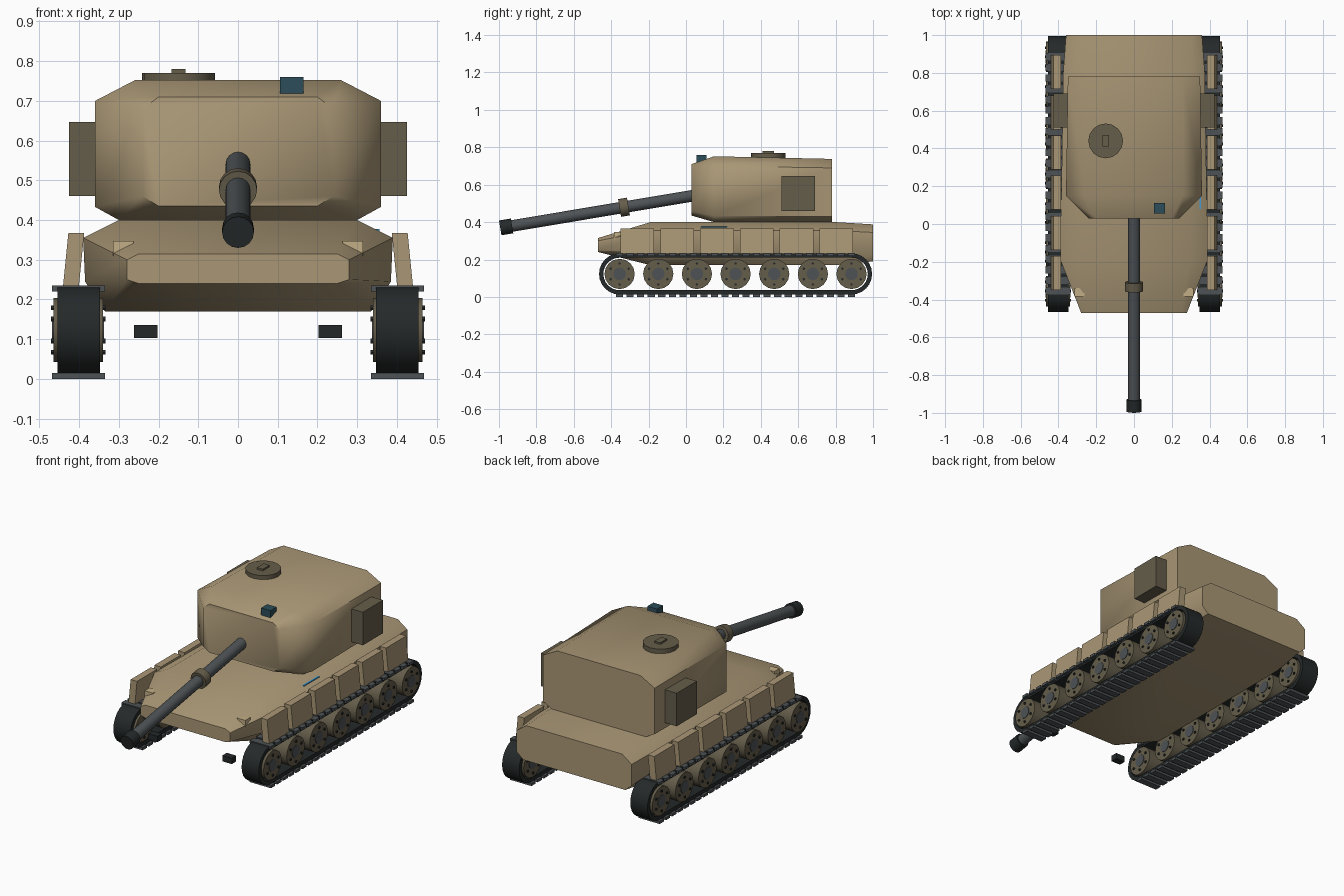
import bpy, bmesh, math
from mathutils import Vector

if "Cube" in bpy.data.objects:
    bpy.data.objects.remove(bpy.data.objects["Cube"])


def mat(name, r, g, b):
    m = bpy.data.materials.new(name)
    m.diffuse_color = (r, g, b, 1)
    m.use_nodes = True
    m.node_tree.nodes["Principled BSDF"].inputs["Base Color"].default_value = m.diffuse_color
    return m


TAN = mat("tan", 0.40, 0.31, 0.18)
LIGHT = mat("light_tan", 0.55, 0.43, 0.24)
OLIVE = mat("olive", 0.13, 0.11, 0.07)
DARK = mat("rubber", 0.018, 0.022, 0.022)
STEEL = mat("steel", 0.075, 0.085, 0.09)
TEAL = mat("teal", 0.025, 0.075, 0.10)
BLUE = mat("blue", 0.06, 0.33, 0.66)


def finish(name, bm, material, smooth=None):
    bmesh.ops.recalc_face_normals(bm, faces=bm.faces[:])
    me = bpy.data.meshes.new(name)
    bm.to_mesh(me)
    bm.free()
    me.materials.append(material)
    ob = bpy.data.objects.new(name, me)
    bpy.context.collection.objects.link(ob)
    if smooth:
        bpy.ops.object.select_all(action='DESELECT')
        ob.select_set(True)
        bpy.context.view_layer.objects.active = ob
        bpy.ops.object.shade_smooth_by_angle(angle=math.radians(smooth))
    return ob


def box(name, x, y, z, material):
    """Box from (min, max) ranges."""
    bm = bmesh.new()
    bmesh.ops.create_cube(bm, size=1)
    for v in bm.verts:
        v.co = [(r[0] + r[1]) / 2 + c * (r[1] - r[0]) for r, c in zip((x, y, z), v.co)]
    return finish(name, bm, material)


def rod(name, a, b, radius, material, sides=16):
    """Cylinder between two points."""
    a, b = Vector(a), Vector(b)
    bm = bmesh.new()
    bmesh.ops.create_cone(bm, cap_ends=True, segments=sides, radius1=radius,
                          radius2=radius, depth=(b - a).length)
    q = Vector((0, 0, 1)).rotation_difference(b - a)
    for v in bm.verts:
        v.co = q @ v.co + (a + b) / 2
    return finish(name, bm, material, 35)


def loft(name, sections, material):
    """Skin mirrored half-sections given as (y, [(half_width, z), ...])."""
    bm = bmesh.new()
    rings = []
    for y, half in sections:
        pts = half + [(-x, z) for x, z in reversed(half)]
        rings.append([bm.verts.new((x, y, z)) for x, z in pts])
    n = len(rings[0])
    for r, s in zip(rings, rings[1:]):
        for i in range(n):
            bm.faces.new((r[i], r[(i + 1) % n], s[(i + 1) % n], s[i]))
    bm.faces.new(rings[0])
    bm.faces.new(rings[-1])
    return finish(name, bm, material, 50)


# hull and turret shells
loft("hull", [
    (-0.47, [(0.25, 0.24), (0.28, 0.25), (0.28, 0.30), (0.25, 0.315)]),
    (-0.19, [(0.335, 0.17), (0.385, 0.245), (0.39, 0.355), (0.30, 0.40)]),
    (0.80, [(0.335, 0.17), (0.375, 0.245), (0.375, 0.355), (0.30, 0.40)]),
    (1.00, [(0.32, 0.19), (0.36, 0.225), (0.36, 0.345), (0.30, 0.388)])], TAN)
loft("turret", [
    (0.03, [(0.20, 0.435), (0.24, 0.46), (0.24, 0.68), (0.20, 0.71)]),
    (0.15, [(0.30, 0.40), (0.36, 0.433), (0.36, 0.70), (0.26, 0.752)]),
    (0.78, [(0.29, 0.397), (0.35, 0.43), (0.35, 0.69), (0.26, 0.738)])], TAN)


# gun, all parts on one sloping axis
def axis(y):
    return (0, y, 0.535 + 0.167 * y)


rod("gun_barrel", axis(0.10), axis(-0.96), 0.031, STEEL)
rod("gun_collar", axis(-0.308), axis(-0.355), 0.048, OLIVE)
rod("muzzle", axis(-0.93), axis(-0.993), 0.040, DARK)

# roof hatch and sight
rod("hatch", (-0.15, 0.44, 0.735), (-0.15, 0.44, 0.77), 0.092, OLIVE)
box("hatch_handle", (-0.168, -0.132), (0.41, 0.47), (0.765, 0.78), OLIVE)
box("sight_base", (0.095, 0.177), (0.053, 0.095), (0.703, 0.712), DARK)
box("sight", (0.106, 0.165), (0.056, 0.11), (0.71, 0.76), TEAL)
box("marker_strip", (0.338, 0.356), (0.08, 0.22), (0.366, 0.377), BLUE)


def side_box(name, s, x, y, z, material):
    return box(name, sorted((s * x[0], s * x[1])), y, z, material)


WHEELS_Y = [-0.355 + i * 1.24 / 6 for i in range(7)]
ZC = 0.123


def track_belt(s):
    """Hollow stadium band around the wheels."""
    bm = bmesh.new()
    rings = []
    for x, r in ((0.348, 0.11), (0.455, 0.11), (0.455, 0.087), (0.348, 0.087)):
        ring = []
        for yc, start in ((0.885, -90), (-0.355, 90)):
            for k in range(13):
                a = math.radians(start + k * 15)
                ring.append(bm.verts.new((s * x, yc + r * math.cos(a), ZC + r * math.sin(a))))
        rings.append(ring)
    n = len(rings[0])
    for j in range(4):
        p, q = rings[j], rings[(j + 1) % 4]
        for i in range(n):
            bm.faces.new((p[i], p[(i + 1) % n], q[(i + 1) % n], q[i]))
    finish("track_belt", bm, DARK, 35)


for s in (-1, 1):
    # turret bins, lamps, tow blocks
    side_box("turret_bin", s, (0.34, 0.425), (0.51, 0.69), (0.46, 0.647), OLIVE)
    side_box("lamp", s, (0.263, 0.315), (-0.385, -0.34), (0.31, 0.347), LIGHT)
    side_box("tow_block", s, (0.203, 0.262), (-0.43, -0.39), (0.103, 0.136), DARK)

    # leaning side skirts
    for i in range(6):
        y = -0.26 + i * 0.2128
        skirt = side_box("side_skirt", s, (0.394, 0.434), (y - 0.09, y + 0.09), (0.233, 0.367), TAN)
        for v in skirt.data.vertices:
            v.co.x -= s * (v.co.z - 0.30) * 0.1

    # track belt with pads on the straight runs
    track_belt(s)
    for i in range(23):
        y = -0.355 + i * 1.24 / 22
        for z in (0.0, 0.22):
            side_box("track_pad", s, (0.335, 0.468), (y - 0.019, y + 0.019), (z, z + 0.015), STEEL)

    # road wheels with hub and bolts on both faces
    for y in WHEELS_Y:
        rod("road_wheel", (s * 0.340, y, ZC), (s * 0.465, y, ZC), 0.081, OLIVE)
        rod("wheel_hub", (s * 0.337, y, ZC), (s * 0.468, y, ZC), 0.034, STEEL, 12)
        for k in range(6):
            a = math.radians(60 * k + 30)
            by, bz = y + 0.056 * math.cos(a), ZC + 0.056 * math.sin(a)
            rod("wheel_bolt", (s * 0.334, by, bz), (s * 0.471, by, bz), 0.007, DARK, 6)
